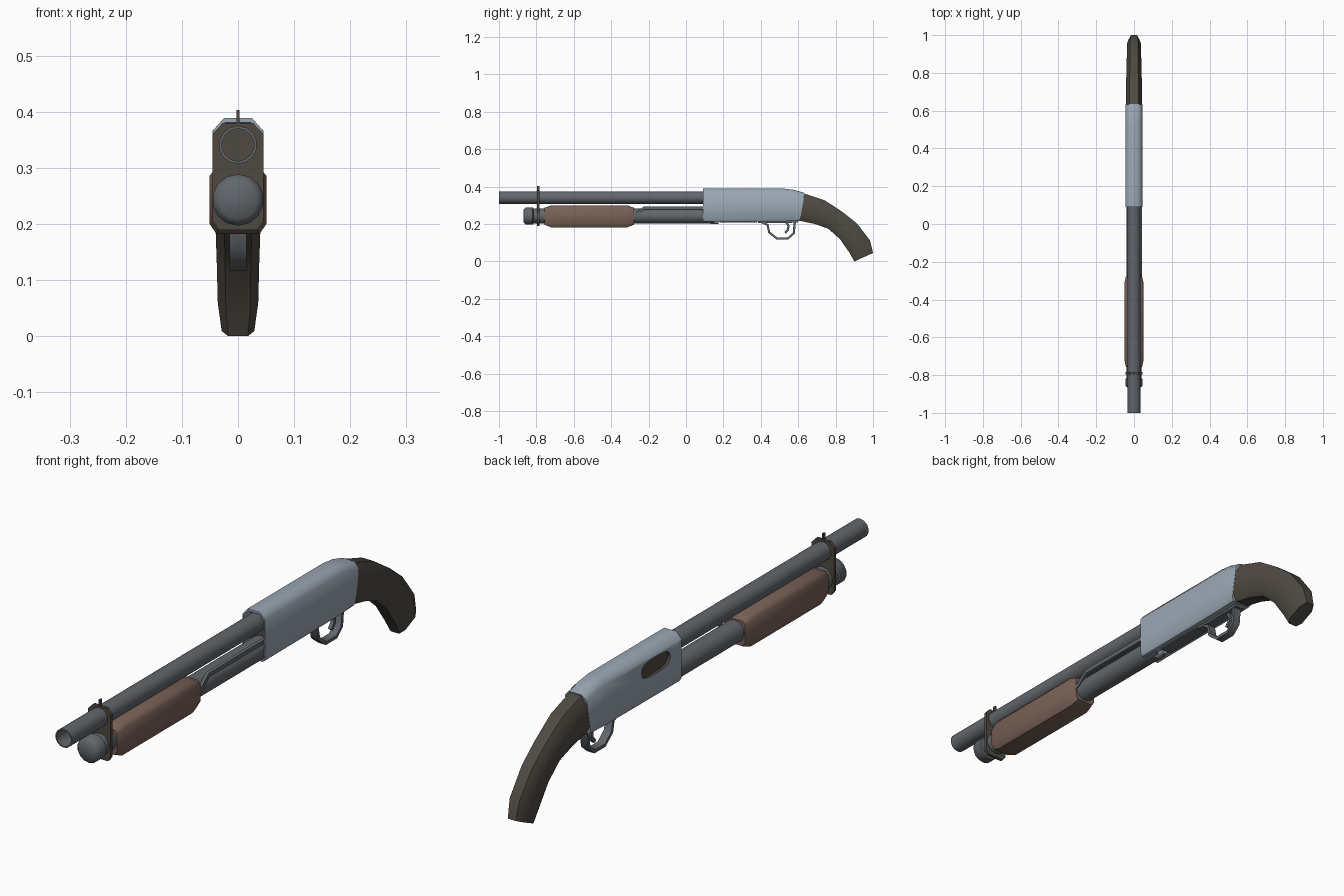
import bpy, bmesh, math
from mathutils import Vector

cube = bpy.data.objects.get("Cube")
if cube:
    bpy.data.objects.remove(cube, do_unlink=True)


def material(name, rgb):
    m = bpy.data.materials.new(name)
    m.use_nodes = True
    m.diffuse_color = (*rgb, 1)
    bsdf = next(n for n in m.node_tree.nodes if n.type == 'BSDF_PRINCIPLED')
    bsdf.inputs["Base Color"].default_value = (*rgb, 1)
    return m


STEEL = material("light_steel", (0.33, 0.39, 0.46))
GUNMETAL = material("gunmetal", (0.12, 0.135, 0.15))
WOOD = material("red_brown_wood", (0.19, 0.12, 0.094))
DARK = material("dark_brown", (0.078, 0.067, 0.053))


def smooth(ob, angle=50):
    bpy.ops.object.select_all(action='DESELECT')
    ob.select_set(True)
    bpy.context.view_layer.objects.active = ob
    bpy.ops.object.shade_smooth_by_angle(angle=math.radians(angle))


def loft(name, rings, mats, first_cap=0, angle=50):
    """Skin a closed solid over rings of equal point count."""
    bm = bmesh.new()
    loops = [[bm.verts.new(p) for p in r] for r in rings]
    n = len(loops[0])
    for a, b in zip(loops, loops[1:]):
        for i in range(n):
            j = (i + 1) % n
            bm.faces.new((a[i], a[j], b[j], b[i]))
    bm.faces.new(loops[0]).material_index = first_cap
    bm.faces.new(loops[-1])
    bmesh.ops.recalc_face_normals(bm, faces=bm.faces[:])
    me = bpy.data.meshes.new(name)
    bm.to_mesh(me)
    bm.free()
    for m in mats:
        me.materials.append(m)
    ob = bpy.data.objects.new(name, me)
    bpy.context.collection.objects.link(ob)
    smooth(ob, angle)
    return ob


def octagon(top, bottom, hw, tx=0.6, tt=0.15, bx=0.6, bt=0.15):
    """Chamfered cross-section between a top and a bottom (y, z) point."""
    half = [(tx, 1), (1, 1 - tt), (1, bt), (bx, 0)]
    full = half + [(-s, t) for s, t in reversed(half)]
    return [(s * hw, bottom[0] + (top[0] - bottom[0]) * t,
             bottom[1] + (top[1] - bottom[1]) * t) for s, t in full]


def tube(name, z, profile, mats, sides=14, first_cap=0):
    """Turned part along y from (y, radius) pairs."""
    angles = [2 * math.pi * (i + 0.5) / sides for i in range(sides)]
    rings = [[(r * math.cos(a), y, z + r * math.sin(a)) for a in angles] for y, r in profile]
    return loft(name, rings, mats, first_cap)


def ribbon(name, path, width, thick, mat, x=0.0):
    """Flat strip following a path of (y, z) points."""
    pts = [Vector(p) for p in path]
    rings = []
    for i, p in enumerate(pts):
        d = (pts[min(i + 1, len(pts) - 1)] - pts[max(i - 1, 0)]).normalized()
        nrm = Vector((-d.y, d.x)) * thick / 2
        a, b, w = p + nrm, p - nrm, width / 2
        rings.append([(x - w, *a), (x + w, *a), (x + w, *b), (x - w, *b)])
    return loft(name, rings, [mat])


# Barrel with open bore
tube("barrel", 0.341, [(-0.9, 0.029), (-1, 0.029), (-1, 0.034), (0.2, 0.034)],
     [GUNMETAL, DARK], first_cap=1)

# Magazine tube with end cap
tube("magazine_tube", 0.243, [(-0.83, 0.04), (0.15, 0.04)], [GUNMETAL])
tube("magazine_cap", 0.243, [(-0.868, 0.034), (-0.856, 0.046), (-0.82, 0.046), (-0.816, 0.04)],
     [GUNMETAL])

# Barrel band and front sight
loft("barrel_band", [octagon((y, 0.38), (y, 0.189), 0.045, 0.6, 0.1, 0.75, 0.08)
                     for y in (-0.796, -0.784)], [DARK], angle=30)
ribbon("front_sight", [(-0.79, 0.37), (-0.79, 0.403)], 0.006, 0.012, DARK)

# Sliding fore-end
loft("fore_end", [octagon((y, zt), (y, zb), hw, 0.75, 0.12, 0.75, 0.16)
                  for y, zt, zb, hw in ((-0.756, 0.287, 0.196, 0.043), (-0.72, 0.3, 0.182, 0.051),
                                        (-0.315, 0.3, 0.182, 0.051), (-0.278, 0.287, 0.196, 0.043))],
     [WOOD])

# Action bar, on one side only
ribbon("action_bar", [(-0.3, 0.245), (-0.27, 0.248), (-0.225, 0.286), (0.14, 0.286)],
       0.012, 0.016, GUNMETAL, x=0.036)

# Receiver, recessed around the barrel at its front
rec = dict(tx=0.55, tt=0.13, bx=0.82, bt=0.07)
receiver = loft("receiver", [
    octagon((0.13, 0.379), (0.13, 0.22), 0.041, **rec),
    octagon((0.09, 0.381), (0.09, 0.218), 0.042, **rec),
    octagon((0.09, 0.389), (0.09, 0.212), 0.045, **rec),
    octagon((0.525, 0.389), (0.525, 0.214), 0.045, **rec),
    octagon((0.58, 0.382), (0.57, 0.216), 0.045, **rec),
    octagon((0.635, 0.366), (0.609, 0.217), 0.044, **rec)], [STEEL, DARK], first_cap=1)

# Ejection port cut into the other side
outline = []
for i in range(16):
    a = 2 * math.pi * i / 16
    c, s = math.cos(a), math.sin(a)
    outline.append((0.237 + 0.083 * math.copysign(abs(c) ** 0.7, c),
                    0.328 + 0.031 * math.copysign(abs(s) ** 0.7, s)))
cutter = loft("port_cutter", [[(x, y, z) for y, z in outline] for x in (-0.08, -0.035)],
              [STEEL, DARK])
cutter.hide_render = True
for f in cutter.data.polygons:
    f.material_index = 1
cut = receiver.modifiers.new("ejection_port", 'BOOLEAN')
cut.operation = 'DIFFERENCE'
cut.solver = 'EXACT'
cut.object = cutter
bpy.context.view_layer.objects.active = receiver
bpy.ops.object.modifier_apply(modifier=cut.name)
bpy.data.objects.remove(cutter, do_unlink=True)
smooth(receiver)

# Loading gate and lifter under the receiver
tube("loading_stop", 0.214, [(0.13, 0.013), (0.175, 0.013)], [STEEL], sides=10)
ribbon("loading_gate", [(0.18, 0.211), (0.38, 0.211)], 0.045, 0.006, GUNMETAL)

# Trigger group
ribbon("trigger_plate", [(0.385, 0.211), (0.6, 0.213)], 0.036, 0.012, GUNMETAL)
ribbon("trigger_guard", [(0.405, 0.21), (0.436, 0.195), (0.445, 0.155), (0.485, 0.123),
                         (0.545, 0.123), (0.576, 0.15), (0.582, 0.212)], 0.03, 0.012, GUNMETAL)
ribbon("trigger", [(0.535, 0.212), (0.548, 0.19), (0.545, 0.17), (0.53, 0.152)],
       0.014, 0.012, GUNMETAL)

# Curved pistol grip
grip = [((0.628, 0.364), (0.604, 0.218), 0.043), ((0.743, 0.326), (0.69, 0.2), 0.042),
        ((0.84, 0.262), (0.762, 0.174), 0.04), ((0.914, 0.203), (0.824, 0.118), 0.038),
        ((0.984, 0.112), (0.875, 0.045), 0.036), ((1.0, 0.045), (0.9, 0.0), 0.029)]
loft("grip", [octagon(t, b, hw, 0.55, 0.24, 0.6, 0.2) for t, b, hw in grip], [DARK])
